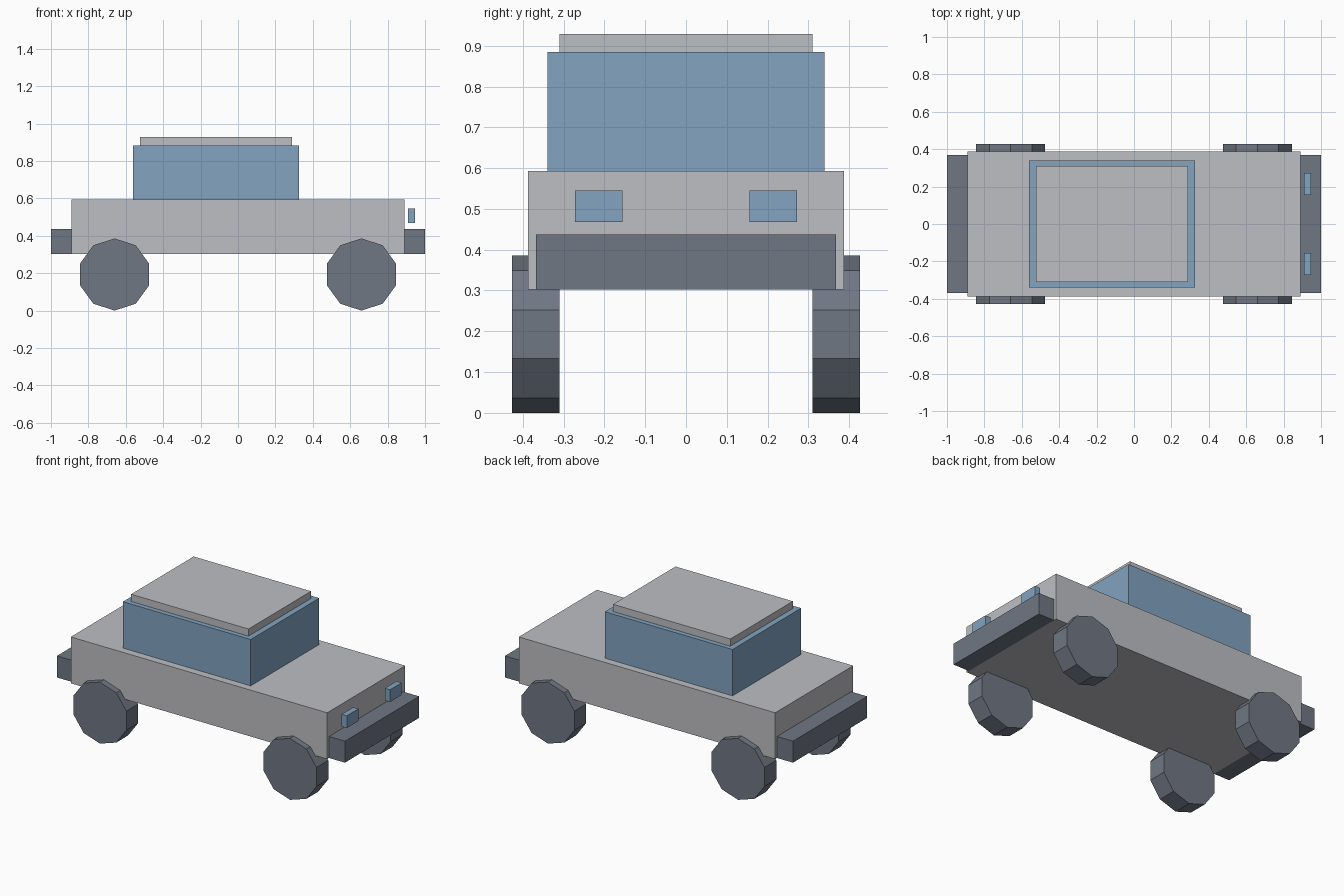
import bpy, bmesh, math
from mathutils import Matrix

if "Cube" in bpy.data.objects:
    bpy.data.objects.remove(bpy.data.objects["Cube"])


def srgb(r, g, b):
    lin = lambda c: c / 12.92 if c <= 0.04045 else ((c + 0.055) / 1.055) ** 2.4
    return [lin(c / 255) for c in (r, g, b)] + [1.0]


def material(name, rgb):
    m = bpy.data.materials.new(name)
    m.diffuse_color = srgb(*rgb)
    m.use_nodes = True
    m.node_tree.nodes["Principled BSDF"].inputs["Base Color"].default_value = m.diffuse_color
    return m


light_grey = material("light grey", (190, 191, 195))
glass_blue = material("glass blue", (130, 163, 192))
dark_grey = material("dark slate", (112, 119, 132))


def add_object(name, bm, mat):
    bmesh.ops.recalc_face_normals(bm, faces=bm.faces)
    mesh = bpy.data.meshes.new(name)
    bm.to_mesh(mesh)
    bm.free()
    mesh.materials.append(mat)
    ob = bpy.data.objects.new(name, mesh)
    bpy.context.collection.objects.link(ob)
    return ob


def box(name, x, y, z, mat):
    """Box spanning the (min, max) ranges given for x, y and z."""
    bm = bmesh.new()
    bmesh.ops.create_cube(bm, size=1)
    ranges = (x, y, z)
    bmesh.ops.scale(bm, verts=bm.verts, vec=[b - a for a, b in ranges])
    bmesh.ops.translate(bm, verts=bm.verts, vec=[(a + b) / 2 for a, b in ranges])
    return add_object(name, bm, mat)


def wheel(name, x, y, mat, radius=0.193, width=0.117):
    """Ten-sided wheel with one corner pointing straight up."""
    bm = bmesh.new()
    bmesh.ops.create_cone(bm, cap_ends=True, segments=10,
                          radius1=radius, radius2=radius, depth=width)
    # Turn a corner onto the y axis, then lay the axle along y
    corner = max(bm.verts, key=lambda v: v.co.y).co
    turn = math.pi / 2 - math.atan2(corner.y, corner.x)
    bmesh.ops.transform(bm, verts=bm.verts,
                        matrix=Matrix.Translation((x, y, radius))
                        @ Matrix.Rotation(math.pi / 2, 4, 'X')
                        @ Matrix.Rotation(turn, 4, 'Z'))
    return add_object(name, bm, mat)


# Body, cabin and roof
box("body", (-0.89, 0.89), (-0.387, 0.387), (0.302, 0.593), light_grey)
box("cabin", (-0.561, 0.326), (-0.34, 0.34), (0.593, 0.884), glass_blue)
box("roof", (-0.525, 0.29), (-0.31, 0.31), (0.884, 0.929), light_grey)

# Bumpers at both ends
box("nose_bumper", (0.89, 1.0), (-0.368, 0.368), (0.302, 0.437), dark_grey)
box("tail_bumper", (-1.0, -0.89), (-0.368, 0.368), (0.302, 0.437), dark_grey)

# Headlights, held just ahead of the nose
box("headlight_left", (0.91, 0.946), (0.156, 0.272), (0.468, 0.545), glass_blue)
box("headlight_right", (0.91, 0.946), (-0.272, -0.156), (0.468, 0.545), glass_blue)

# Four wheels
for end, x in (("nose", 0.66), ("tail", -0.66)):
    for side, y in (("left", 0.368), ("right", -0.368)):
        wheel(f"{end}_{side}_wheel", x, y, dark_grey)
